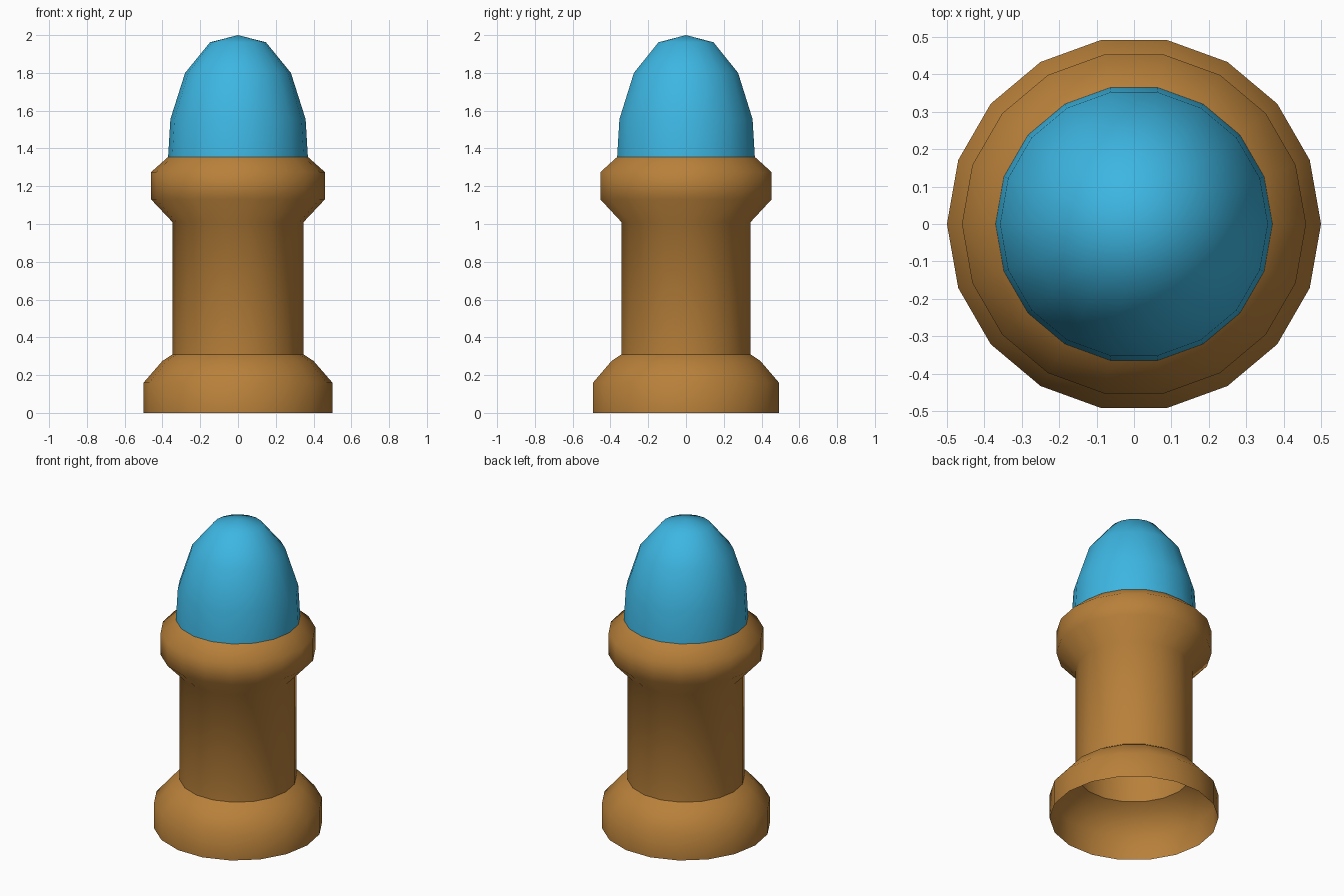
import bpy, bmesh, math

if "Cube" in bpy.data.objects:
    bpy.data.objects.remove(bpy.data.objects["Cube"])

SIDES = 18


def material(name, color):
    m = bpy.data.materials.new(name)
    m.diffuse_color = (*color, 1)
    m.use_nodes = True
    m.node_tree.nodes["Principled BSDF"].inputs["Base Color"].default_value = m.diffuse_color
    return m


def lathe(name, profile, mat):
    """Revolve (radius, z) points, listed bottom to top, around z."""
    bm = bmesh.new()
    rings = []
    for r, z in profile:
        if r == 0:
            rings.append([bm.verts.new((0, 0, z))] * SIDES)
        else:
            rings.append([bm.verts.new((r * math.cos(math.tau * i / SIDES),
                                        r * math.sin(math.tau * i / SIDES), z))
                          for i in range(SIDES)])
    for low, high in zip(rings, rings[1:]):
        for i in range(SIDES):
            j = (i + 1) % SIDES
            corners = [low[i], low[j], high[j], high[i]]
            bm.faces.new(list(dict.fromkeys(corners)))
    mesh = bpy.data.meshes.new(name)
    bm.to_mesh(mesh)
    bm.free()
    mesh.materials.append(mat)
    obj = bpy.data.objects.new(name, mesh)
    bpy.context.collection.objects.link(obj)
    bpy.ops.object.select_all(action='DESELECT')
    obj.select_set(True)
    bpy.context.view_layer.objects.active = obj
    bpy.ops.object.shade_smooth_by_angle(angle=math.radians(50))
    return obj


brown = material("warm brown", (0.479, 0.216, 0.042))
blue = material("sky blue", (0.047, 0.468, 0.76))

# Hollow pedestal: flared foot, straight shaft, rounded collar; open underneath
lathe("pedestal", [(0.5, 0), (0.5, 0.16), (0.4, 0.275), (0.347, 0.31),
                   (0.347, 1.01), (0.46, 1.13), (0.46, 1.275),
                   (0.37, 1.355)], brown)

# Pointed dome seated on the collar
lathe("dome", [(0.37, 1.355), (0.358, 1.555), (0.28, 1.8),
               (0.148, 1.962), (0, 2.0)], blue)
